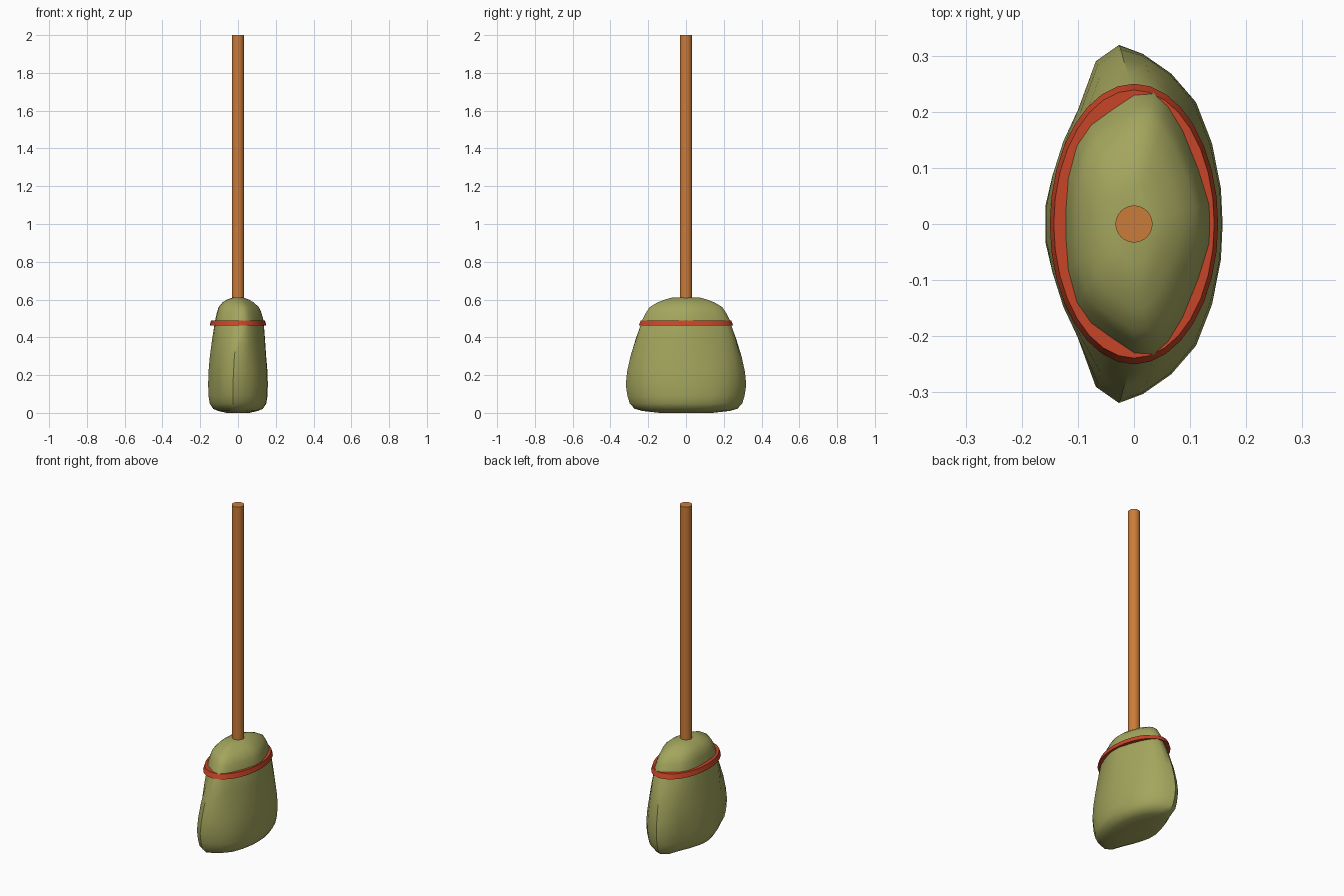
import bpy, bmesh
from math import cos, sin, tau, radians

if "Cube" in bpy.data.objects:
    bpy.data.objects.remove(bpy.data.objects["Cube"])

def finish(name, bm, color):
    bmesh.ops.recalc_face_normals(bm, faces=bm.faces[:])
    mesh = bpy.data.meshes.new(name)
    bm.to_mesh(mesh)
    bm.free()
    obj = bpy.data.objects.new(name, mesh)
    bpy.context.collection.objects.link(obj)
    mat = bpy.data.materials.new(name + "_color")
    mat.diffuse_color = (*color, 1)
    mat.use_nodes = True
    mat.node_tree.nodes["Principled BSDF"].inputs["Base Color"].default_value = mat.diffuse_color
    mesh.materials.append(mat)
    bpy.ops.object.select_all(action='DESELECT')
    obj.select_set(True)
    bpy.context.view_layer.objects.active = obj
    bpy.ops.object.shade_smooth_by_angle(angle=radians(40))
    return obj

def loft(name, rings, color):
    bm = bmesh.new()
    loops = [[bm.verts.new(p) for p in ring] for ring in rings]
    n = len(loops[0])
    for a, b in zip(loops, loops[1:]):
        for i in range(n):
            j = (i + 1) % n
            bm.faces.new((a[i], a[j], b[j], b[i]))
    bm.faces.new(loops[0][::-1])
    bm.faces.new(loops[-1])
    return finish(name, bm, color)

def ellipse(rx, ry, z, n=32):
    return [(rx * cos(tau * i / n), ry * sin(tau * i / n), z) for i in range(n)]

# Handle
loft("handle", [ellipse(.033, .033, .5), ellipse(.033, .033, 2)], (.60, .20, .04))

# Binding band, slightly wider at its lower edge
loft("binding_band", [ellipse(.150, .250, .462), ellipse(.143, .239, .49)], (.58, .058, .02))

# Bristle head: half outlines (mirrored in y) blended from lens to blunt shape
LENS = [(1, 0), (.98, .2), (.88, .45), (.7, .68), (.42, .84), (.1, .95), (-.17, 1),
        (-.43, .91), (-.63, .64), (-.8, .45), (-.92, .27), (-1, .1), (-1, 0)]
BLUNT = [(1, 0), (.99, .15), (.84, .42), (.62, .72), (.42, .9), (.22, 1), (-.05, .99),
         (-.35, .88), (-.65, .76), (-.85, .6), (-.97, .35), (-1, .12), (-1, 0)]

def section(z, rx, ry, t, cx=0):
    half = [(cx + rx * (a[0] * (1 - t) + b[0] * t), ry * (a[1] * (1 - t) + b[1] * t), z)
            for a, b in zip(LENS, BLUNT)]
    return half + [(x, -y, h) for x, y, h in half[-2:0:-1]]

# z, half depth in x, half width in y, blend, centre x
LEVELS = [(.004, .06, .14, .2, 0), (.010, .105, .23, .1, 0), (.022, .132, .272, 0, 0),
          (.05, .150, .298, 0, 0), (.09, .156, .310, 0, 0), (.15, .158, .319, 0, 0),
          (.22, .156, .312, .15, 0), (.30, .149, .295, .35, 0), (.39, .140, .268, .65, .003),
          (.49, .128, .232, 1, .007), (.53, .118, .212, 1, .006), (.56, .107, .192, 1, .004),
          (.585, .082, .150, 1, 0), (.60, .058, .112, 1, 0), (.61, .030, .075, 1, 0)]
loft("bristle_head", [section(*lv) for lv in LEVELS], (.37, .38, .11))

# Stand the model exactly on the ground
for v in bpy.data.objects["bristle_head"].data.vertices:
    if v.co.z < .005:
        v.co.z = 0
